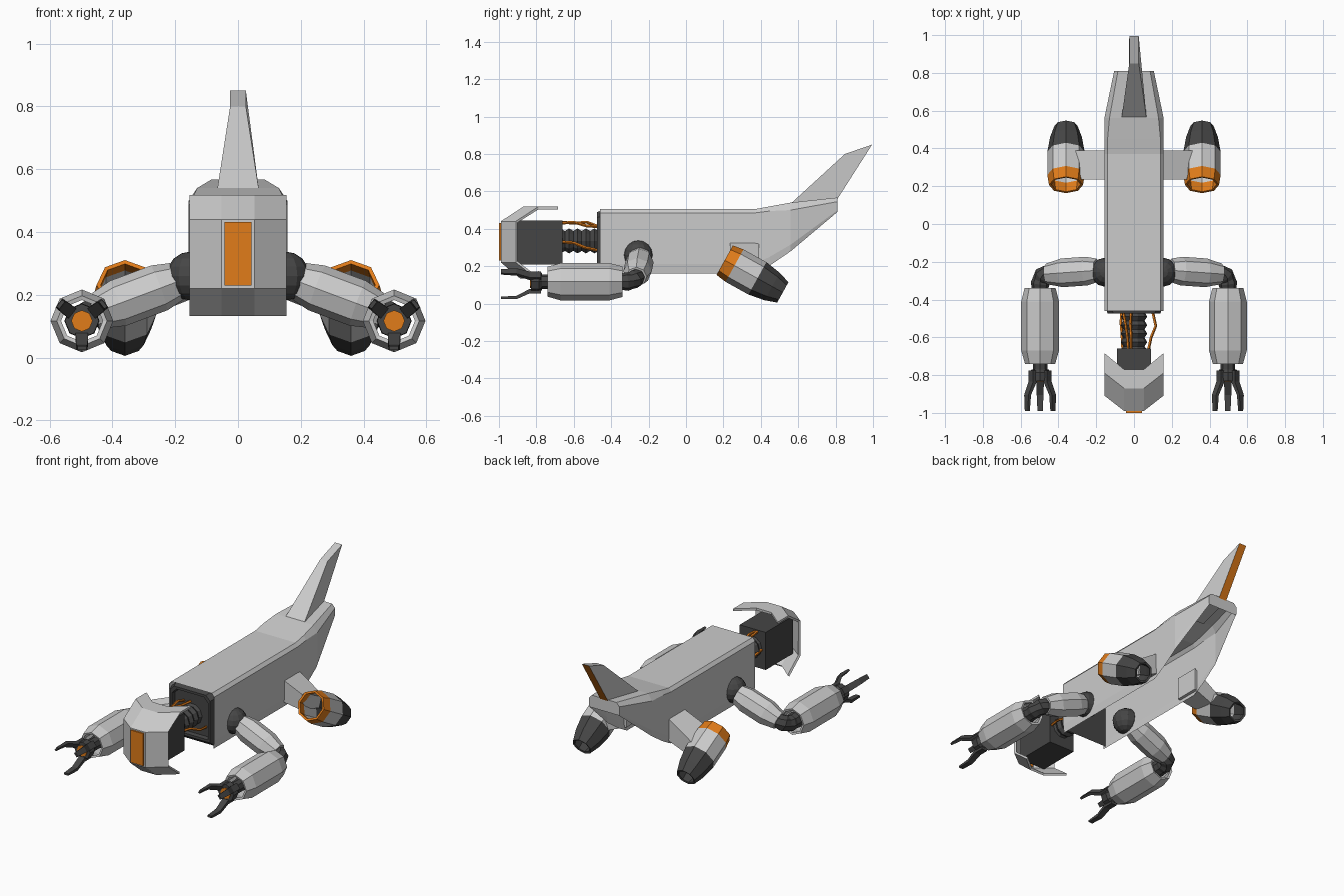
import bpy, bmesh, math
from mathutils import Vector

if "Cube" in bpy.data.objects:
    bpy.data.objects.remove(bpy.data.objects["Cube"])


def material(name, rgb):
    m = bpy.data.materials.new(name)
    m.diffuse_color = (*rgb, 1)
    m.use_nodes = True
    m.node_tree.nodes["Principled BSDF"].inputs["Base Color"].default_value = m.diffuse_color
    return m


DARK = material("dark_grey", (0.06, 0.06, 0.06))
ORANGE = material("orange", (0.75, 0.2, 0.01))


def loft(name, rings, closed=True, caps=(True, True), mat=None, mirror=False, thick=0):
    """Skin equal-length rings of points, optionally capped, mirrored and thickened."""
    bm = bmesh.new()
    vs = [[bm.verts.new(p) for p in r] for r in rings]
    n = len(rings[0])
    for a, b in zip(vs, vs[1:]):
        for i in range(n if closed else n - 1):
            j = (i + 1) % n
            bm.faces.new((a[i], a[j], b[j], b[i]))
    if caps[0]:
        bm.faces.new(vs[0][::-1])
    if caps[1]:
        bm.faces.new(vs[-1])
    bmesh.ops.recalc_face_normals(bm, faces=bm.faces)
    me = bpy.data.meshes.new(name)
    bm.to_mesh(me)
    bm.free()
    ob = bpy.data.objects.new(name, me)
    bpy.context.collection.objects.link(ob)
    if mat:
        me.materials.append(mat)
    if thick:
        s = ob.modifiers.new("thickness", 'SOLIDIFY')
        s.thickness = thick
    if mirror:
        ob.modifiers.new("mirror", 'MIRROR')
    return ob


def sweep(name, pts, radii, sides=8, phase=0, **kw):
    """Polygon section swept along a path with a radius per point."""
    pts = [Vector(p) for p in pts]
    rings = []
    for k, p in enumerate(pts):
        t = (pts[min(k + 1, len(pts) - 1)] - pts[max(k - 1, 0)]).normalized()
        u = t.cross(Vector((0, 0, 1))).normalized()
        v = u.cross(t)
        rings.append([p + radii[k] * (u * math.cos(a) + v * math.sin(a))
                      for a in (phase + 2 * math.pi * i / sides for i in range(sides))])
    return loft(name, rings, **kw)


def spindle(name, p0, p1, profile, **kw):
    """Straight turned part; profile holds (distance along axis, radius)."""
    p0, p1 = Vector(p0), Vector(p1)
    d = (p1 - p0).normalized()
    return sweep(name, [p0 + d * s for s, r in profile], [r for s, r in profile], **kw)


def box(name, x0, x1, y0, y1, z0, z1, **kw):
    return loft(name, [[(x0, y, z0), (x1, y, z0), (x1, y, z1), (x0, y, z1)] for y in (y0, y1)], **kw)


# Body shell, open underneath, rising to a tapered tail
def body_ring(y, w, top_w, bottom, side, top):
    half = [(w * 0.96, bottom), (w, bottom + (side - bottom) * 0.16), (w, side), (top_w, top)]
    return [(x, y, z) for x, z in half] + [(-x, y, z) for x, z in reversed(half)]


loft("body_shell", [body_ring(-0.46, .157, .14, .16, .485, .505),
                    body_ring(0.37, .157, .14, .16, .485, .505),
                    body_ring(0.45, .157, .14, .205, .495, .52),
                    body_ring(0.56, .157, .13, .28, .50, .54),
                    body_ring(0.81, .105, .085, .49, .545, .567)],
     closed=False, caps=(False, True))

# Dark recessed plate closing the front of the body
def plate_ring(y, w, z0, z1, c=.03):
    return [(-w, y, z0), (w, y, z0), (w, y, z1 - c), (w - c, y, z1), (c - w, y, z1), (-w, y, z1 - c)]


loft("front_bulkhead", [plate_ring(-.44, .15, .17, .50), plate_ring(-.475, .14, .2, .49),
                        plate_ring(-.475, .125, .215, .475), plate_ring(-.45, .12, .22, .47)], mat=DARK)

# Tail fin with coloured trailing edge
fin = loft("tail_fin", [[(-.067, .555, .53), (.067, .555, .53), (.027, .81, .56), (-.027, .81, .56)],
                        [(-.025, .85, .80), (.025, .85, .80), (.025, .995, .85), (-.025, .995, .85)]])
fin.data.materials.append(None)
fin.data.materials.append(ORANGE)
for f in fin.data.polygons:
    if all(fin.data.vertices[i].co.y > .8 and abs(fin.data.vertices[i].co.x) < .03 for i in f.vertices) \
            and min(fin.data.vertices[i].co.z for i in f.vertices) < .7:
        f.material_index = 1

# Corrugated neck and loose cables
neck_y = [-.67 + .0225 * i for i in range(11)]
sweep("neck", [(0, y, .335) for y in neck_y], [.056 if i % 2 else .07 for i in range(11)], sides=10, mat=DARK)
for i, path in enumerate([
        [(-.03, -.67, .435), (-.035, -.60, .43), (-.045, -.53, .435), (-.06, -.45, .405)],
        [(-.015, -.67, .43), (-.015, -.60, .435), (-.02, -.53, .415), (-.015, -.45, .41)],
        [(.075, -.67, .33), (.09, -.60, .325), (.115, -.54, .30), (.095, -.45, .28)],
        [(-.06, -.67, .33), (-.065, -.58, .32), (-.07, -.52, .30), (-.065, -.45, .28)]]):
    sweep("neck_cable_%d" % i, path, [.008] * 4, sides=5, mat=ORANGE)

# Head block and faceted face shield
box("head_block", -.09, .09, -.93, -.66, .21, .445, mat=DARK)
shield = [(-.885, -.80, .133), (-.99, -.91, .22), (-.99, -.91, .44), (-.87, -.79, .518), (-.77, -.685, .518)]
loft("face_shield", [[(-.155, yo, z), (-.052, yi, z), (.052, yi, z), (.155, yo, z)] for yi, yo, z in shield],
     closed=False, caps=(False, False), thick=.014)
box("visor", -.043, .043, -1.0, -.975, .23, .432, mat=ORANGE)

# Shoulder balls
bm = bmesh.new()
bmesh.ops.create_uvsphere(bm, u_segments=12, v_segments=8, radius=.078)
bmesh.ops.translate(bm, verts=bm.verts, vec=(.15, -.255, .26))
me = bpy.data.meshes.new("shoulder_ball")
bm.to_mesh(me)
bm.free()
me.materials.append(DARK)
ball = bpy.data.objects.new("shoulder_ball", me)
bpy.context.collection.objects.link(ball)
ball.modifiers.new("mirror", 'MIRROR')

# Arms: upper arm, ribbed elbow, hollow forearm
spindle("upper_arm", (.195, -.245, .243), (.47, -.265, .14),
        [(0, .062), (.06, .076), (.20, .076), (.285, .055)], mirror=True)
elbow = [(.435, -.262, .153), (.465, -.266, .14), (.482, -.275, .13), (.492, -.295, .122),
         (.497, -.315, .118), (.497, -.335, .117), (.497, -.38, .117)]
sweep("elbow", elbow, [.042, .046, .05, .045, .05, .045, .05], mat=DARK, mirror=True)
H = Vector((.497, 0, .117))
sweep("forearm", [H + Vector((0, y, 0)) for y in (-.34, -.41, -.67, -.74)], [.082, .1, .1, .08],
      caps=(False, False), thick=.014, mirror=True)

# Hand: wrist rod, palm, coloured palm disc, three fingers
sweep("wrist", [H + Vector((0, y, 0)) for y in (-.38, -.66, -.70, -.78)], [.045, .045, .038, .038],
      mat=DARK, mirror=True)
sweep("palm", [H + Vector((0, y, 0)) for y in (-.77, -.785, -.83)], [.045, .056, .054], mat=DARK, mirror=True)
sweep("palm_disc", [H + Vector((0, y, 0)) for y in (-.825, -.835)], [.034, .034], mat=ORANGE, mirror=True)
for i, deg in enumerate((38, 142, 270)):
    out = Vector((math.cos(math.radians(deg)), 0, math.sin(math.radians(deg))))
    side = Vector((-out.z, 0, out.x))
    rings = []
    for y, r, w, h in ((-.775, .05, .02, .012), (-.835, .05, .02, .012),
                       (-.905, .084, .018, .009), (-.99, .086, .014, .006)):
        c = H + out * r + Vector((0, y, 0))
        rings.append([c + side * w * a + out * h * b for a, b in ((-1, -1), (1, -1), (1, 1), (-1, 1))])
    loft("finger_%d" % i, rings, mat=DARK, mirror=True)

# Thrusters: open intake lip, housing, nozzle, and the strut to the body
A, B = (.36, .207, .232), (.36, .517, .060)
tube = dict(caps=(False, False), thick=.013, mirror=True)
spindle("thruster_intake", A, B, [(0, .09), (.06, .099)], mat=ORANGE, **tube)
spindle("thruster_housing", A, B, [(.06, .099), (.2, .099)], **tube)
spindle("thruster_nozzle", A, B, [(.2, .099), (.29, .084), (.355, .062)], mat=DARK, **tube)
loft("thruster_strut", [[(.14, .235, .19), (.14, .39, .19), (.14, .39, .33), (.14, .235, .33)],
                        [(.27, .235, .17), (.29, .39, .13), (.31, .39, .22), (.28, .235, .27)]], mirror=True)
